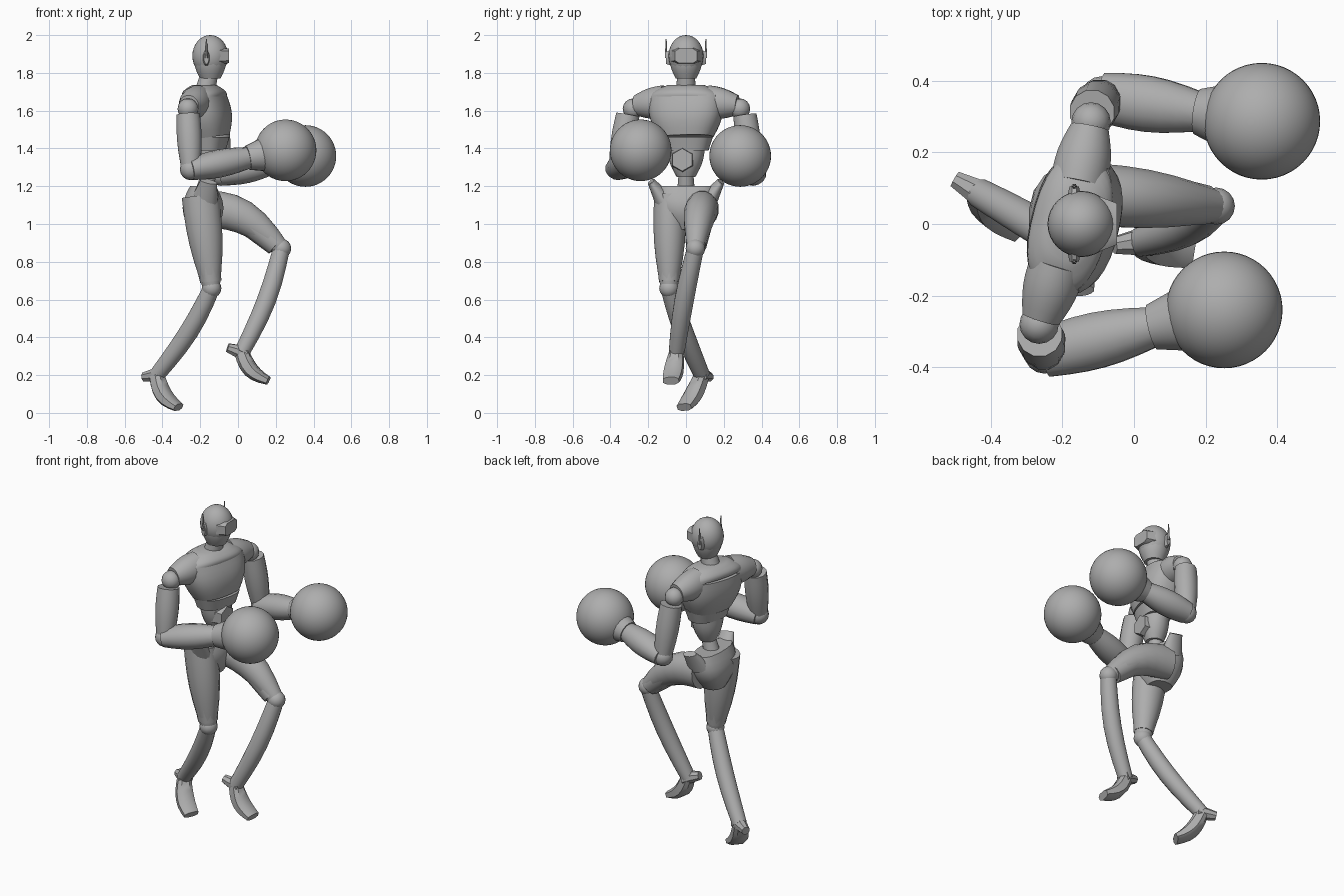
import bpy, bmesh, math
from mathutils import Vector, Matrix

if "Cube" in bpy.data.objects:
    bpy.data.objects.remove(bpy.data.objects["Cube"], do_unlink=True)

grey = bpy.data.materials.new("plain_grey")
grey.use_nodes = True
grey.diffuse_color = (.42, .42, .42, 1)
grey.node_tree.nodes["Principled BSDF"].inputs["Base Color"].default_value = grey.diffuse_color

UP = Vector((0, 0, 1))
SIDEWAYS = Vector((0, 1, 0))
STRAIGHT = Vector((0, 0, 0))
ROUND_STEPS = 16
RING_STEPS = 6


def finish(name, bm):
    """Turn a bmesh into a smooth object that keeps its sharp edges."""
    bmesh.ops.recalc_face_normals(bm, faces=bm.faces)
    mesh = bpy.data.meshes.new(name)
    bm.to_mesh(mesh)
    bm.free()
    mesh.materials.append(grey)
    mesh.shade_smooth()
    mesh.set_sharp_from_angle(angle=math.radians(40))
    obj = bpy.data.objects.new(name, mesh)
    bpy.context.collection.objects.link(obj)


def ball(name, centre, radius, stretch=(1, 1, 1), segments=ROUND_STEPS):
    bm = bmesh.new()
    placing = Matrix.Translation(centre) @ Matrix.Diagonal(stretch).to_4x4()
    bmesh.ops.create_uvsphere(bm, u_segments=segments, v_segments=segments // 2,
                              radius=radius, matrix=placing)
    finish(name, bm)


def limb(name, start, end, first, last, swell=0, bow=STRAIGHT,
         side=SIDEWAYS, sides=ROUND_STEPS, square=1):
    """Skin a bowed, swelling tube; first and last are (half width, half depth)."""
    start, end, first, last = Vector(start), Vector(end), Vector(first), Vector(last)
    steps = [i / RING_STEPS for i in range(RING_STEPS + 1)]
    bulges = [math.sin(math.pi * t) for t in steps]
    centres = [start.lerp(end, t) + bow * b for t, b in zip(steps, bulges)]
    bm = bmesh.new()
    loops = []
    for i, centre in enumerate(centres):
        along = (centres[min(i + 1, RING_STEPS)] - centres[max(i - 1, 0)]).normalized()
        across = (side - along * along.dot(side)).normalized()
        outward = along.cross(across)
        width, depth = first.lerp(last, steps[i]) + Vector((swell, swell)) * bulges[i]
        loop = []
        for k in range(sides):
            angle = math.tau * (k + .5) / sides
            c, s = math.cos(angle), math.sin(angle)
            u = math.copysign(abs(c) ** square, c) * width
            v = math.copysign(abs(s) ** square, s) * depth
            loop.append(bm.verts.new(centre + across * u + outward * v))
        loops.append(loop)
    for low, high in zip(loops, loops[1:]):
        for k in range(sides):
            n = (k + 1) % sides
            bm.faces.new((low[k], low[n], high[n], high[k]))
    bm.faces.new(loops[0])
    bm.faces.new(loops[-1])
    finish(name, bm)


def even(radius):
    return (radius, radius)


# Head, jaw, neck and visor
head = Vector((-.147, 0, 1.89))
chin = head - UP * .12
neck_base = Vector((-.175, 0, 1.7))
ball("head", head, .11, stretch=(.86, .84, 1), segments=ROUND_STEPS * 2)
limb("jaw", chin, head, even(.055), even(.088), swell=.01)
limb("neck", neck_base, chin + UP * .04, even(.055), even(.045))
visor = head + Vector((.05, 0, 0))
limb("face_visor", visor, visor + Vector((.05, 0, 0)), (.08, .045), (.06, .04),
     sides=8, square=.5)

# Ear pads with thin antennas
for label, s in (("left", 1), ("right", -1)):
    ear = head + Vector((-.02, s * .08, -.01))
    tip = ear + SIDEWAYS * s * .025
    limb(label + "_ear_pad", ear, tip, (.045, .02), (.035, .014), side=UP, sides=8)
    limb(label + "_ear_antenna", tip, tip + UP * .1, even(.008), even(.003), sides=6)

# Torso, turned against the hips
chest_side = Vector((.25, 1, 0)).normalized()
ribs = Vector((-.15, 0, 1.46))
collar = Vector((-.178, 0, 1.67))
waist = Vector((-.15, 0, 1.25))
rib_edge = ribs - UP * .07
limb("chest", ribs, collar, (.145, .1), (.2, .105), swell=.02, side=chest_side,
     sides=ROUND_STEPS * 2, square=.8)
limb("collar", collar, collar + UP * .065, (.2, .105), (.1, .06), swell=.02,
     side=chest_side, sides=ROUND_STEPS * 2, square=.8)
limb("lower_ribs", rib_edge, ribs, (.12, .08), (.142, .097), side=chest_side,
     sides=ROUND_STEPS * 2, square=.8)
limb("abdomen", waist, rib_edge, even(.05), (.1, .08), swell=.01, side=chest_side)
limb("belly_hexagon", (-.13, -.015, 1.34), (-.06, -.02, 1.34), even(.07), even(.06), sides=6)

# Pelvis, spine and hip horns
crotch = Vector((-.185, 0, .97))
pelvis_top = crotch + UP * .23
limb("spine", pelvis_top - UP * .05, waist + UP * .03, even(.05), even(.038))
limb("pelvis", crotch, pelvis_top, even(.07), (.15, .07), swell=.04, square=.8)
for label, s in (("left", 1), ("right", -1)):
    limb(label + "_hip_horn", pelvis_top + Vector((.01, s * .12, -.07)),
         pelvis_top + Vector((.03, s * .185, .025)), (.05, .07), (.02, .045))

# Arms: shoulder, elbow and glove centres for each side
arms = {
    "left": (1, Vector((-.12, .285, 1.61)), Vector((-.09, .355, 1.26)), Vector((.357, .287, 1.36))),
    "right": (-1, Vector((-.265, -.28, 1.61)), Vector((-.25, -.36, 1.29)), Vector((.252, -.24, 1.39))),
}
for label, (s, shoulder, elbow, glove) in arms.items():
    wrist = elbow.lerp(glove, .6)
    limb(label + "_shoulder_cap", collar.lerp(shoulder, .4), collar.lerp(shoulder, .95) + UP * .015,
         (.09, .08), even(.054), swell=.01, side=UP)
    ball(label + "_shoulder_ball", shoulder, .055)
    limb(label + "_upper_arm", shoulder.lerp(elbow, .1) + SIDEWAYS * s * .02, elbow,
         even(.064), even(.05), swell=.01, sides=12)
    ball(label + "_elbow", elbow, .058)
    limb(label + "_forearm", elbow, wrist, (.07, .058), even(.058), swell=.016, sides=14)
    limb(label + "_cuff", wrist, elbow.lerp(glove, .8), even(.065), even(.095))
    ball(label + "_boxing_glove", glove, .163, segments=ROUND_STEPS * 3)

# Legs: hip, knee, ankle, heel and toe centres, and the bow of the thigh
legs = {
    "left": (Vector((-.17, .09, 1.08)), Vector((.23, .05, .87)), Vector((.02, -.05, .32)),
             Vector((-.055, -.06, .345)), Vector((.16, -.08, .17)), UP * .06),
    "right": (Vector((-.2, -.085, 1.15)), Vector((-.14, -.09, .66)), Vector((-.43, .085, .2)),
              Vector((-.5, .125, .19)), Vector((-.315, -.01, .03)), STRAIGHT),
}
shin_bow = Vector((.025, -.01, 0))
foot_bow = Vector((-.02, 0, -.02))
for label, (hip, knee, ankle, heel, toe, thigh_bow) in legs.items():
    foot_side = (toe - ankle).cross(UP).normalized()
    limb(label + "_thigh", hip, knee, (.085, .1), even(.045), swell=.018, bow=thigh_bow)
    limb(label + "_knee_guard", hip.lerp(knee, .62) + thigh_bow * .8, hip.lerp(knee, .93),
         even(.074), even(.056), sides=10)
    ball(label + "_knee", knee, .052)
    limb(label + "_shin", knee, ankle, even(.045), even(.042), swell=.008, bow=shin_bow)
    limb(label + "_heel", ankle.lerp(heel, -.3), heel, even(.045), even(.025),
         side=foot_side, sides=8)
    limb(label + "_foot", ankle, toe, even(.038), (.045, .022), swell=.01, bow=foot_bow,
         side=foot_side, sides=8, square=.7)
